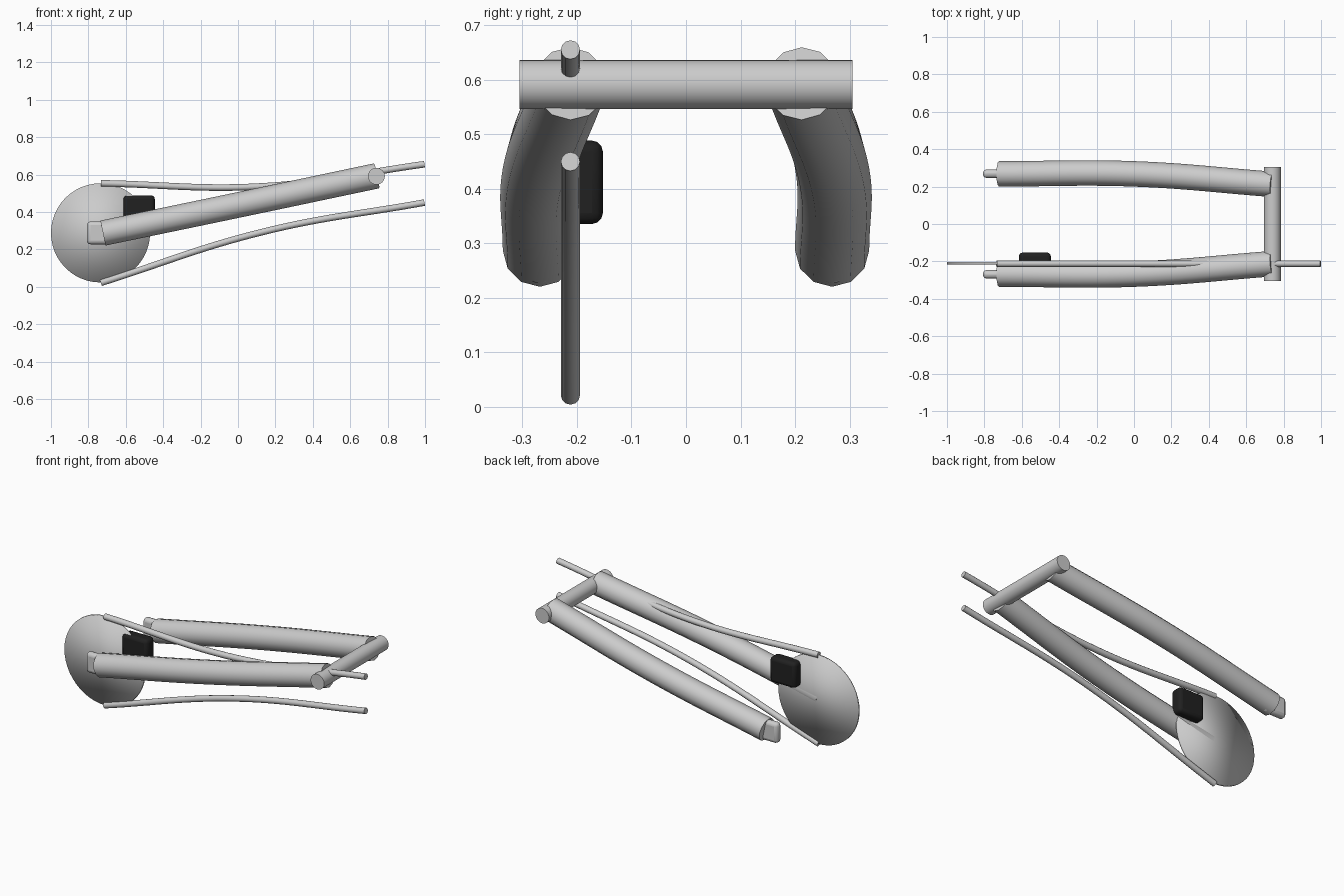
import bpy, math

if "Cube" in bpy.data.objects:
    bpy.data.objects.remove(bpy.data.objects["Cube"])

def material(name, value):
    m = bpy.data.materials.new(name)
    m.diffuse_color = (value, value, value, 1)
    m.use_nodes = True
    m.node_tree.nodes["Principled BSDF"].inputs["Base Color"].default_value = m.diffuse_color
    return m

silver = material("silver metal", 0.6)
black = material("black", 0.015)

def tube(name, points, radius, res):
    """Round capped tube along a smooth path, turned into a mesh."""
    cu = bpy.data.curves.new(name, 'CURVE')
    cu.dimensions = '3D'
    cu.bevel_depth = radius
    cu.bevel_resolution = res
    cu.use_fill_caps = True
    cu.resolution_u = 16
    sp = cu.splines.new('BEZIER')
    sp.bezier_points.add(len(points) - 1)
    for bp, co in zip(sp.bezier_points, points):
        bp.co = co
        bp.handle_left_type = bp.handle_right_type = 'AUTO'
    ob = bpy.data.objects.new(name, cu)
    bpy.context.collection.objects.link(ob)
    bpy.ops.object.select_all(action='DESELECT')
    ob.select_set(True)
    bpy.context.view_layer.objects.active = ob
    bpy.ops.object.convert(target='MESH')
    ob = bpy.context.object
    ob.name = name
    ob.data.materials.clear()
    ob.data.materials.append(silver)
    bpy.ops.object.shade_smooth_by_angle(angle=math.radians(40))
    return ob

def box(name, loc, size, bevel, mat):
    """Box with rounded edges."""
    bpy.ops.mesh.primitive_cube_add(size=1, location=loc)
    ob = bpy.context.object
    ob.name = name
    ob.scale = size
    bpy.ops.object.transform_apply(location=False, rotation=False, scale=True)
    mod = ob.modifiers.new("round", 'BEVEL')
    mod.width = bevel
    mod.segments = 3
    ob.data.materials.append(mat)
    bpy.ops.object.shade_smooth_by_angle(angle=math.radians(40))
    return ob

def cylinder(name, loc, radius, depth, sides):
    """Cylinder lying along y."""
    bpy.ops.mesh.primitive_cylinder_add(vertices=sides, radius=radius, depth=depth,
                                        location=loc, rotation=(math.pi / 2, 0, 0))
    ob = bpy.context.object
    ob.name = name
    ob.data.materials.append(silver)
    return ob

# Two swing arms with axle blocks at their rear ends
for side, label in ((-1, "front"), (1, "back")):
    tube(label + "_swing_arm", [(-0.722, side * 0.268, 0.287),
                                (0.0, side * 0.268, 0.437),
                                (0.741, side * 0.212, 0.593)], 0.068, 4)
    box(label + "_axle_block", (-0.733, side * 0.269, 0.288),
        (0.15, 0.045, 0.122), 0.02, silver)

# Cross tube at the pivot
cylinder("pivot_tube", (0.74, 0, 0.591), 0.045, 0.61, 32)
bpy.ops.object.shade_smooth_by_angle(angle=math.radians(40))

# Thin disc, softly shaded across its faces
cylinder("sprocket_disc", (-0.735, -0.21, 0.288), 0.265, 0.012, 48)
bpy.ops.object.shade_smooth()

# Chain runs
tube("upper_chain_run", [(-0.733, -0.212, 0.553), (0.135, -0.212, 0.537),
                         (0.997, -0.212, 0.655)], 0.0175, 4)
tube("lower_chain_run", [(-0.733, -0.212, 0.021), (0.135, -0.212, 0.294),
                         (0.997, -0.212, 0.45)], 0.0175, 4)

# Black caliper straddling the disc
box("caliper", (-0.53, -0.19, 0.412), (0.17, 0.075, 0.153), 0.02, black)
